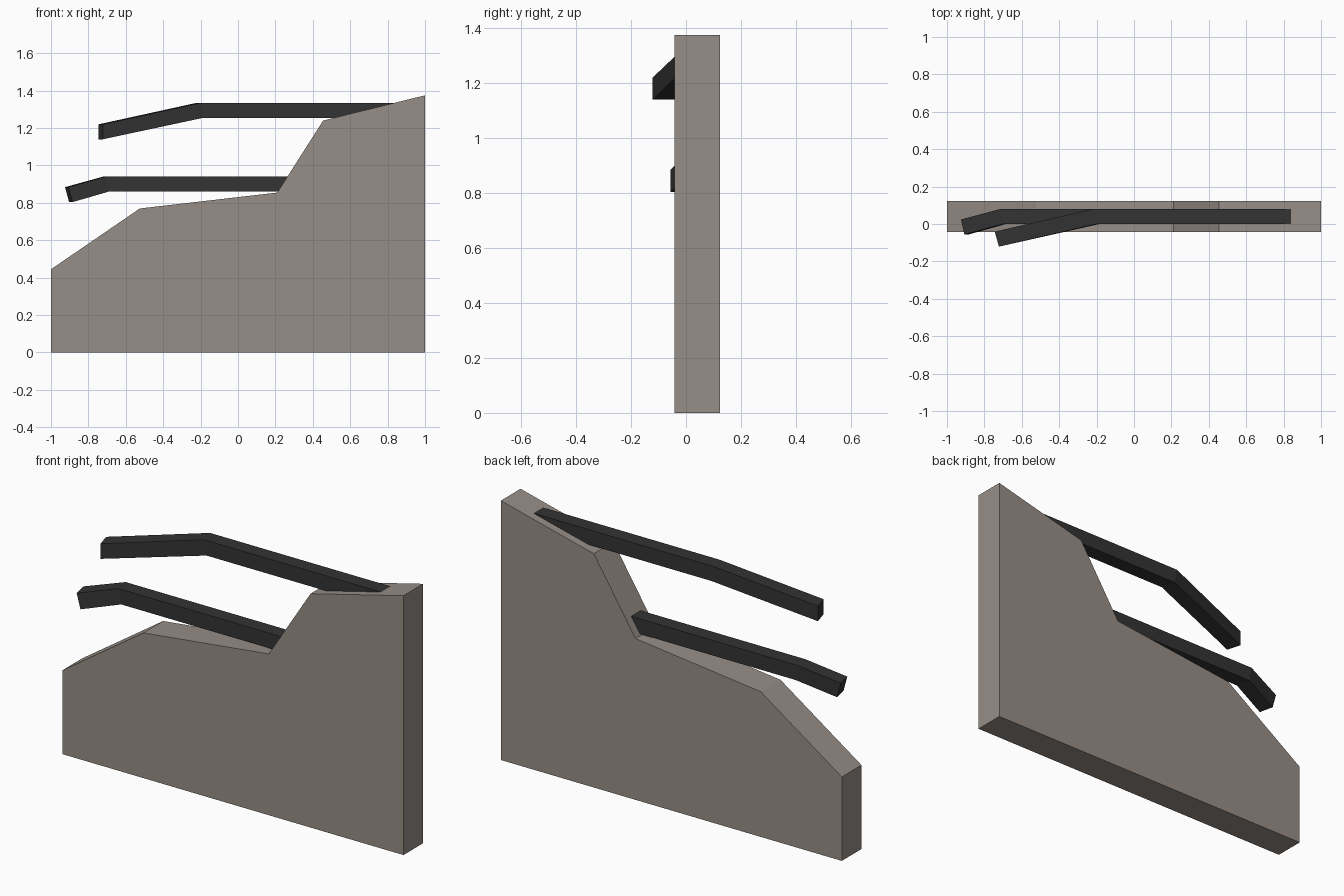
import bpy

cube = bpy.data.objects.get("Cube")
if cube:
    bpy.data.objects.remove(cube, do_unlink=True)


def material(name, rgb):
    mat = bpy.data.materials.new(name)
    mat.use_nodes = True
    colour = (*rgb, 1.0)
    mat.diffuse_color = colour
    mat.node_tree.nodes["Principled BSDF"].inputs["Base Color"].default_value = colour
    return mat


def loft(name, sections, mat):
    """Join matching closed sections into a capped solid."""
    n = len(sections[0])
    verts = [p for section in sections for p in section]
    faces = [tuple(range(n))[::-1], tuple(range(len(verts) - n, len(verts)))]
    for s in range(len(sections) - 1):
        for i in range(n):
            a, b = s * n + i, s * n + (i + 1) % n
            faces.append((a, b, b + n, a + n))
    mesh = bpy.data.meshes.new(name)
    mesh.from_pydata(verts, [], faces)
    mesh.materials.append(mat)
    obj = bpy.data.objects.new(name, mesh)
    bpy.context.collection.objects.link(obj)
    # Make all normals point outwards
    import bmesh
    bm = bmesh.new()
    bm.from_mesh(mesh)
    bmesh.ops.recalc_face_normals(bm, faces=bm.faces)
    bm.to_mesh(mesh)
    bm.free()
    return obj


def section(x, y, z, skew_y, skew_z, size=0.08):
    """Square rail section from its back top corner, skewed along x."""
    return [(x + skew_y * j + skew_z * k, y - size * j, z - size * k)
            for j, k in ((0, 0), (1, 0), (1, 1), (0, 1))]


stone = material("warm grey stone", (0.31, 0.27, 0.24))
metal = material("dark metal", (0.033, 0.033, 0.033))

# Stepped side wall
profile = [(-1, 0), (1, 0), (1, 1.375), (0.455, 1.24),
           (0.21, 0.855), (-0.525, 0.77), (-1, 0.445)]
loft("side_wall", [[(x, y, z) for x, z in profile] for y in (-0.042, 0.123)], stone)

# Handrails: buried end, bend, then a free end leaning forward and down
loft("upper_handrail", [section(0.88, 0.08, 1.335, 0, 0),
                        section(-0.22, 0.08, 1.335, 0.02, 0.015),
                        section(-0.745, -0.041, 1.22, 0.023, 0)], metal)
loft("lower_handrail", [section(0.32, 0.08, 0.942, 0, 0),
                        section(-0.715, 0.08, 0.942, 0.015, 0.015),
                        section(-0.925, 0.024, 0.884, 0.018, 0.022)], metal)
